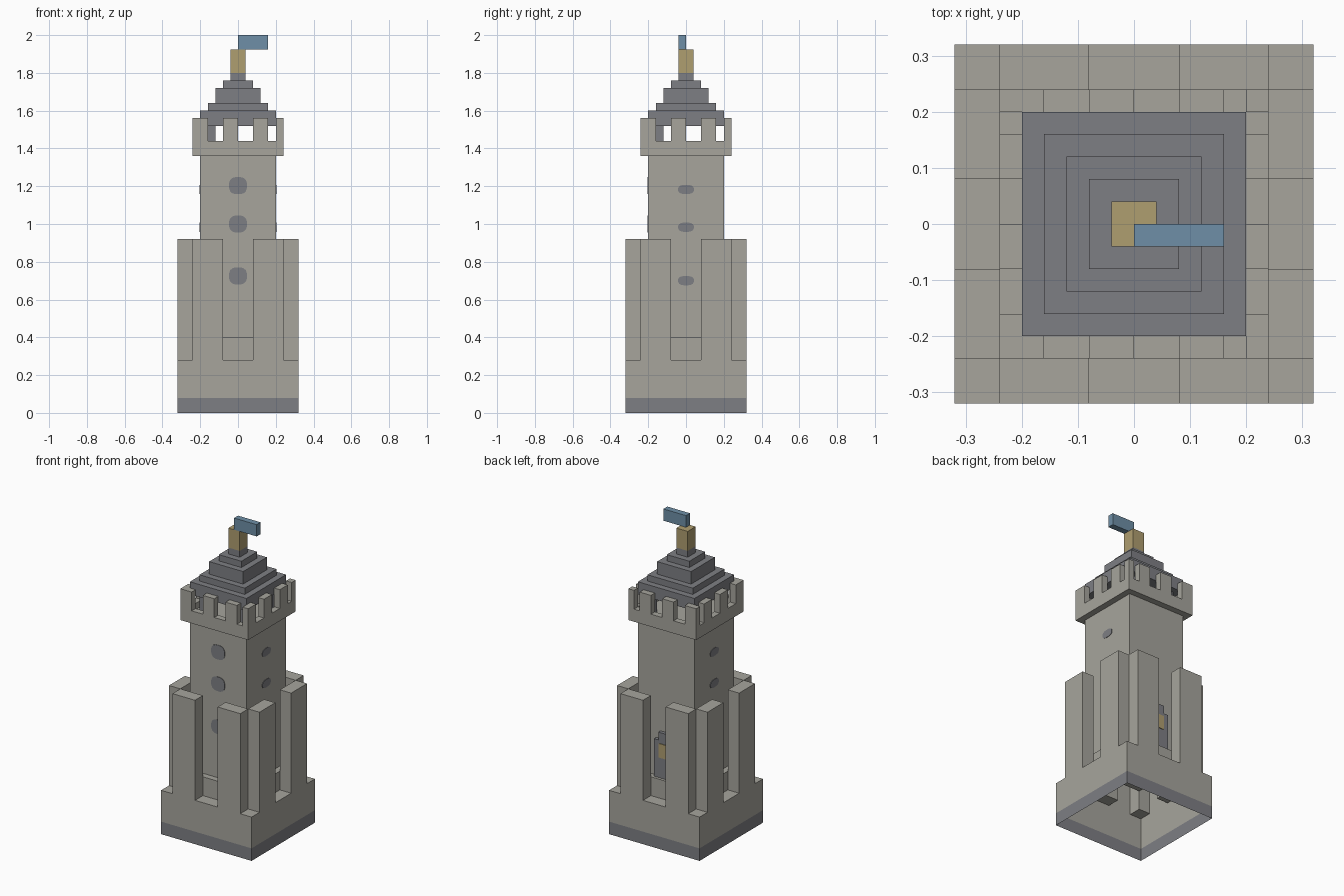
import bpy, bmesh, math
from mathutils import Matrix, Vector

if "Cube" in bpy.data.objects:
    bpy.data.objects.remove(bpy.data.objects["Cube"])


def material(name, rgb):
    m = bpy.data.materials.new(name)
    m.diffuse_color = (*rgb, 1.0)
    m.use_nodes = True
    m.node_tree.nodes["Principled BSDF"].inputs["Base Color"].default_value = m.diffuse_color
    return m


STONE = material("pale stone", (0.385, 0.376, 0.336))
SLATE = material("slate grey", (0.208, 0.212, 0.230))
GOLD = material("gold", (0.429, 0.342, 0.162))
BLUE = material("flag blue", (0.156, 0.275, 0.385))

ALL = "xXyYzZ"  # lower case = negative side, upper case = positive side


def add_box(bm, lo, hi, faces=ALL, turn=0):
    """Add the chosen sides of a box, turned by quarter turns about z."""
    rot = Matrix.Rotation(turn * math.pi / 2, 3, 'Z')
    for f in faces:
        a = "xyz".index(f.lower())
        b, c = (a + 1) % 3, (a + 2) % 3
        quad = []
        for u, v in ((0, 0), (1, 0), (1, 1), (0, 1)):
            p = Vector((0, 0, 0))
            p[a] = hi[a] if f.isupper() else lo[a]
            p[b] = hi[b] if u else lo[b]
            p[c] = hi[c] if v else lo[c]
            quad.append(bm.verts.new(rot @ p))
        bm.faces.new(quad if f.isupper() else quad[::-1])


def build(name, mat, boxes):
    """Make one object from (lo, hi, faces, turn) boxes."""
    bm = bmesh.new()
    for b in boxes:
        add_box(bm, *b)
    bmesh.ops.remove_doubles(bm, verts=bm.verts, dist=0.0001)
    me = bpy.data.meshes.new(name)
    bm.to_mesh(me)
    bm.free()
    me.materials.append(mat)
    ob = bpy.data.objects.new(name, me)
    bpy.context.collection.objects.link(ob)
    return ob


def block(name, mat, half, z0, z1, faces=ALL):
    """Square block centred on the tower axis."""
    return build(name, mat, [((-half, -half, z0), (half, half, z1), faces)])


# Hollow base with a dark foot band
block("foot_band", SLATE, 0.32, 0.0, 0.08, "xXyY")
block("base_wall", STONE, 0.32, 0.08, 0.28, "xXyY")

# Ledges on the base, at the corners and between the buttresses
ledges, plinth, buttresses = [], [], []
for k in range(4):
    ledges.append(((-0.32, -0.32, 0.28), (-0.24, -0.24, 0.28), "Z", k))
    ledges.append(((-0.08, -0.32, 0.28), (0.08, -0.24, 0.28), "Z", k))
    plinth.append(((-0.08, -0.24, 0.28), (0.08, -0.20, 0.40), "y", k))
    plinth.append(((-0.24, -0.24, 0.28), (0.20, -0.20, 0.40), "Z", k))
    for x in (-0.24, 0.08):
        buttresses.append(((x, -0.32, 0.28), (x + 0.16, -0.24, 0.40), "xXy", k))
        buttresses.append(((x, -0.32, 0.40), (x + 0.16, -0.24, 0.92), "xXyYZ", k))
build("base_ledges", STONE, ledges)
build("plinth", STONE, plinth)
build("buttresses", STONE, buttresses)

# Shaft
block("shaft", STONE, 0.20, 0.40, 1.40, "xXyYZ")

# Parapet wall and its merlons
build("parapet", STONE,
      [((-0.24, -0.24, 1.36), (0.20, -0.20, 1.44), ALL, k) for k in range(4)])
merlons = []
for s in (-0.24, 0.20):
    for a, b in ((-0.24, -0.16), (-0.08, 0.0), (0.08, 0.16), (0.20, 0.24)):
        merlons.append(((a, s, 1.44), (b, s + 0.04, 1.56)))
    for a, b in ((-0.20, -0.16), (-0.08, 0.0), (0.08, 0.16)):
        merlons.append(((s, a, 1.44), (s + 0.04, b, 1.56)))
build("merlons", STONE, merlons)

# Posts carrying the stepped roof
build("roof_posts", SLATE,
      [((-0.16, -0.16, 1.40), (-0.12, -0.12, 1.52), "xXyY", k) for k in range(4)])
roof = ((0.20, 1.52, 1.60), (0.16, 1.60, 1.64), (0.12, 1.64, 1.72),
        (0.08, 1.72, 1.76), (0.04, 1.76, 1.80))
for i, (half, z0, z1) in enumerate(roof):
    block(f"roof_step_{i + 1}", SLATE, half, z0, z1, ALL if i == 0 else "xXyYZ")

# Finial and flag
block("finial", GOLD, 0.04, 1.80, 1.925)
build("flag", BLUE, [((0.0, -0.04, 1.925), (0.16, 0.0, 2.0))])


def window(name, z, rx, rz, turn):
    """Thin rounded plate on the shaft, on the front turned by quarter turns."""
    bm = bmesh.new()
    ring = []
    for i in range(16):
        t = (i + 0.5) * math.tau / 16
        c, s = math.cos(t), math.sin(t)
        x = rx * math.copysign(abs(c) ** 0.75, c)
        h = rz * math.copysign(abs(s) ** 0.75, s)
        ring.append(bm.verts.new((x, -0.199, z + h)))
    face = bm.faces.new(ring)
    out = bmesh.ops.extrude_face_region(bm, geom=[face])["geom"]
    bmesh.ops.translate(bm, vec=(0, -0.004, 0),
                        verts=[v for v in out if isinstance(v, bmesh.types.BMVert)])
    bmesh.ops.recalc_face_normals(bm, faces=bm.faces)
    bmesh.ops.rotate(bm, verts=bm.verts, cent=(0, 0, 0),
                     matrix=Matrix.Rotation(turn * math.pi / 2, 3, 'Z'))
    me = bpy.data.meshes.new(name)
    bm.to_mesh(me)
    bm.free()
    me.materials.append(SLATE)
    bpy.context.collection.objects.link(bpy.data.objects.new(name, me))


# Windows on the front and both sides
for i, z in enumerate((0.725, 1.0, 1.203)):
    window(f"front_window_{i + 1}", z, 0.048, 0.046, 0)
for side, turn in (("right", 1), ("left", 3)):
    for i, z in enumerate((0.70, 0.983, 1.183)):
        window(f"{side}_window_{i + 1}", z, 0.042, 0.025, turn)

# Door on the back with a stepped head and a gold panel
build("door", SLATE, [((-0.07, 0.20, 0.40), (0.07, 0.222, 0.64)),
                      ((-0.04, 0.20, 0.64), (0.04, 0.222, 0.69))])
build("door_panel", GOLD, [((-0.035, 0.221, 0.53), (0.035, 0.226, 0.62))])
